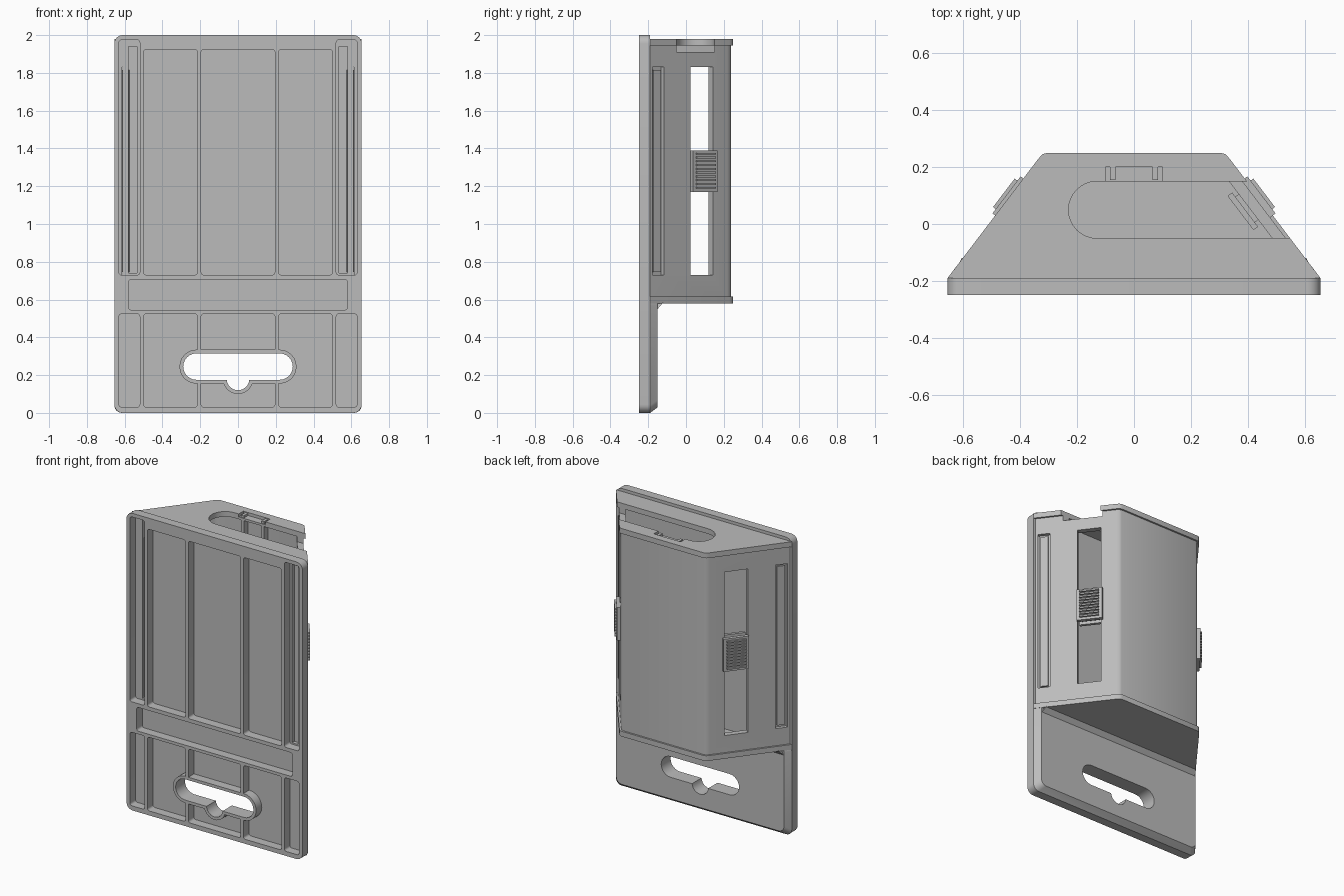
import bpy, bmesh
from math import sin, cos, pi, asin

cube = bpy.data.objects.get("Cube")
if cube:
    bpy.data.objects.remove(cube, do_unlink=True)

grey = bpy.data.materials.new("plain grey plastic")
grey.use_nodes = True
colour = (0.5, 0.5, 0.5, 1)
grey.diffuse_color = colour
grey.node_tree.nodes["Principled BSDF"].inputs["Base Color"].default_value = colour

NX, NY = 0.796, 0.606      # outward normal of the sloping side
parts = []


def prism(name, a, lo, hi, axis="z", b=None, keep=True):
    """Extrude outline a along an axis, optionally lofting to outline b."""
    bm = bmesh.new()

    def ring(pts, h):
        return [bm.verts.new((p, q, h) if axis == "z" else (p, h, q)) for p, q in pts]

    r0, r1 = ring(a, lo), ring(b or a, hi)
    n = len(a)
    bm.faces.new(r0)
    bm.faces.new(r1)
    for i in range(n):
        j = (i + 1) % n
        bm.faces.new((r0[i], r0[j], r1[j], r1[i]))
    bmesh.ops.recalc_face_normals(bm, faces=bm.faces)
    mesh = bpy.data.meshes.new(name)
    bm.to_mesh(mesh)
    bm.free()
    mesh.materials.append(grey)
    obj = bpy.data.objects.new(name, mesh)
    bpy.context.collection.objects.link(obj)
    if keep:
        parts.append(obj)
    return obj


def cut(target, *args, **kw):
    """Subtract a prism from the target and discard the cutter."""
    cutter = prism("cutter", *args, keep=False, **kw)
    mod = target.modifiers.new("cut", "BOOLEAN")
    mod.operation, mod.solver, mod.object = "DIFFERENCE", "EXACT", cutter
    graph = bpy.context.evaluated_depsgraph_get()
    mesh = bpy.data.meshes.new_from_object(target.evaluated_get(graph))
    target.modifiers.clear()
    target.data = mesh
    bpy.data.objects.remove(cutter, do_unlink=True)


def arc(cx, cy, r, a0, a1, seg):
    return [(cx + r * cos(a0 + (a1 - a0) * i / seg),
             cy + r * sin(a0 + (a1 - a0) * i / seg)) for i in range(seg + 1)]


def rect(x0, x1, y0, y1, r=0.0, seg=4):
    if not r:
        return [(x0, y0), (x1, y0), (x1, y1), (x0, y1)]
    corners = [(x1 - r, y1 - r), (x0 + r, y1 - r), (x0 + r, y0 + r), (x1 - r, y0 + r)]
    return [p for k, (cx, cy) in enumerate(corners)
            for p in arc(cx, cy, r, k * pi / 2, (k + 1) * pi / 2, seg)]


def half(y):
    """Half width of the housing at depth y."""
    return 0.655 - (y + 0.19) * 0.761


def housing(inset, front):
    """Trapezoid outline with softened rear corners."""
    back, dx = 0.25 - inset, inset * 1.256
    right = [(half(front) - dx, front), (half(back - 0.02) - dx, back - 0.02),
             (half(back - 0.005) - dx - 0.003, back - 0.005),
             (half(back) - dx - 0.015, back)]
    return right + [(-x, y) for x, y in reversed(right)]


def on_side(side, y0, y1, inner, outer):
    """Rectangle lying along the sloping side, between two offsets from it."""
    return [(side * (half(y) + NX * d), y + NY * d)
            for y, d in ((y0, outer), (y1, outer), (y1, inner), (y0, inner))]


def keyhole(r, bump):
    """Pill with a round notch in its lower edge."""
    a = asin((0.065 - r) / bump)
    return (arc(-0.22, 0.245, r, pi / 2, 1.5 * pi, 12)
            + arc(0, 0.18, bump, pi - a, 2 * pi + a, 12)
            + arc(0.22, 0.245, r, -pi / 2, pi / 2, 12))


# Front frame with ribs left between the pockets
frame = prism("ribbed_front_frame", rect(-0.655, 0.655, 0, 2, 0.045, 6), -0.25, -0.19, "y")
columns = [(-0.5, -0.215), (-0.195, 0.195), (0.215, 0.5)]
pockets = [(x0, x1, z0, z1) for x0, x1 in columns
           for z0, z1 in ((0.06, 0.525), (0.73, 1.925))]
pockets = [(x0, x1, 0.03 if z0 < 0.1 else z0, z1) for x0, x1, z0, z1 in pockets]
pockets.append((-0.58, 0.58, 0.545, 0.705))
for x0, x1 in ((-0.63, -0.52), (0.52, 0.63)):
    pockets += [(x0, x1, 0.03, 0.525), (x0, x1, 0.73, 1.975)]
for p in pockets:
    cut(frame, rect(*p, 0.015), -0.3, -0.1, "y")

# Lower mounting plate and the rim of its hanging hole
plate = prism("lower_mounting_plate", rect(-0.655, 0.655, 0, 0.61, 0.04), -0.19, -0.15, "y",
              b=rect(-0.625, 0.625, 0.03, 0.61, 0.04))
rim = prism("hanging_hole_rim", keyhole(0.09, 0.08), -0.25, -0.185, "y")
for obj in (frame, plate, rim):
    cut(obj, keyhole(0.07, 0.06), -0.3, -0.1, "y")

# Hollow housing with its end caps
body = prism("housing_shell", housing(0.012, -0.19), 0.6, 1.96)
cut(body, housing(0.05, -0.14), 0.615, 1.945)
top = prism("top_cap", housing(0, -0.19), 1.945, 1.98)
prism("bottom_cap", housing(0, -0.19), 0.58, 0.615)
prism("bottom_fillet", rect(-0.62, 0.62, -0.19, -0.15), 0.55, 0.585,
      b=rect(-0.605, 0.605, -0.19, -0.12))

# Finger opening running out through one side
opening = arc(-0.13, 0.05, 0.1, pi / 2, 1.5 * pi, 16) + [(0.8, -0.05), (0.8, 0.15)]
for obj in (body, top):
    cut(obj, opening, 1.91, 2.1)
cut(top, rect(-0.1, 0.1, 0.1, 0.2), 1.9, 2.1)
for side in (-1, 1):
    x = side * 0.075
    prism("opening_post", rect(x - 0.01, x + 0.01, 0.155, 0.21), 1.6, 1.975)

# Side windows, grooves and ribbed sliders
for side in (-1, 1):
    cut(body, on_side(side, 0.03, 0.15, -0.12, 0.05), 0.73, 1.83)
    cut(body, on_side(side, -0.17, -0.11, -0.035, 0.05), 0.73, 1.83)
    cut(body, rect(*sorted((side * 0.535, side * 0.58)), -0.3, -0.165), 0.74, 1.94)
    prism("groove_strip", on_side(side, -0.16, -0.12, -0.05, -0.022), 0.745, 1.815)
    prism("slider_neck", on_side(side, 0.045, 0.135, -0.075, 0), 1.2, 1.36)
    prism("slider_inner_plate", on_side(side, 0.03, 0.15, -0.085, -0.065), 1.18, 1.38)
    prism("slider_pad", on_side(side, 0.03, 0.16, -0.012, 0.012), 1.17, 1.39)
    for i in range(10):
        z = 1.187 + i * 0.02
        prism("slider_grip_rib", on_side(side, 0.045, 0.145, 0, 0.024), z, z + 0.01)

# Smooth the rounded corners, keep the edges crisp
bpy.ops.object.select_all(action="DESELECT")
for obj in parts:
    obj.select_set(True)
bpy.context.view_layer.objects.active = parts[0]
bpy.ops.object.shade_smooth_by_angle(angle=0.5)
